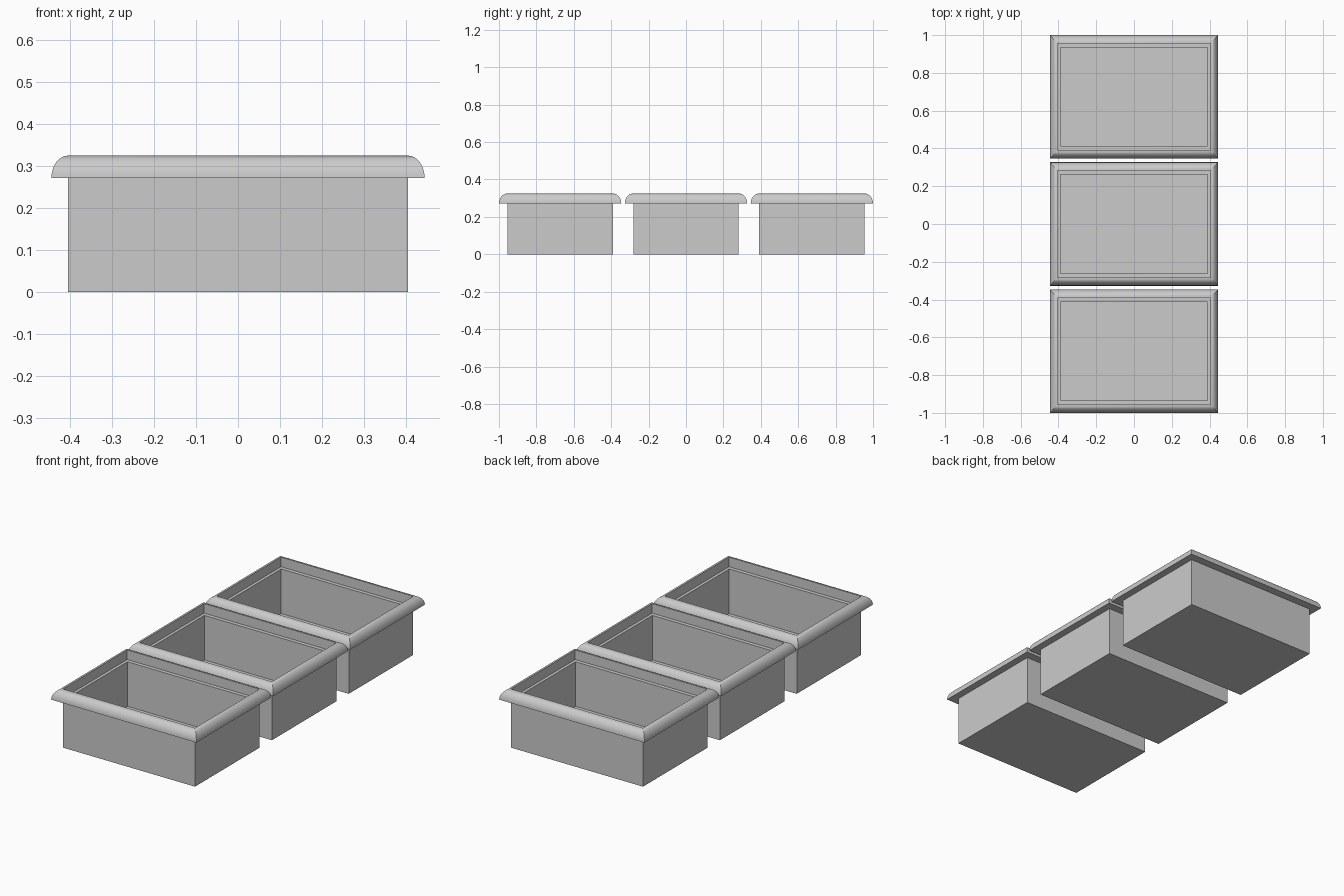
import bpy, bmesh, math

cube = bpy.data.objects.get("Cube")
if cube:
    bpy.data.objects.remove(cube, do_unlink=True)

grey = bpy.data.materials.new("plain grey")
grey.use_nodes = True
colour = (0.6, 0.6, 0.6, 1)
grey.diffuse_color = colour
grey.node_tree.nodes["Principled BSDF"].inputs["Base Color"].default_value = colour

# Half sizes of the box, thickness of its walls, overhang of its rim
HALF_X, HALF_Y = 0.405, 0.282
WALL_X, WALL_Y = 0.016, 0.021
LIP_X, LIP_Y = 0.04, 0.045
FLOOR, BOX_TOP, RIM_TOP = 0.025, 0.272, 0.325
PITCH = 0.673


def rectangle_loft(name, loops, y, closed):
    """Join rectangles (half x, half y, z) in order; cap the ends or close the ring."""
    bm = bmesh.new()
    rings = [[bm.verts.new((sx * hx, sy * hy, z))
              for sx, sy in ((-1, -1), (1, -1), (1, 1), (-1, 1))]
             for hx, hy, z in loops]
    pairs = list(zip(rings, rings[1:]))
    if closed:
        pairs.append((rings[-1], rings[0]))
    else:
        bm.faces.new(rings[0])
        bm.faces.new(rings[-1])
    for a, b in pairs:
        for i in range(4):
            j = (i + 1) % 4
            bm.faces.new((a[i], a[j], b[j], b[i]))
    bmesh.ops.recalc_face_normals(bm, faces=bm.faces)
    mesh = bpy.data.meshes.new(name)
    bm.to_mesh(mesh)
    bm.free()
    mesh.materials.append(grey)
    obj = bpy.data.objects.new(name, mesh)
    obj.location.y = y
    bpy.context.collection.objects.link(obj)
    return obj


# Hollow box: up the outside, over the wall top, down to the floor
inner = (HALF_X - WALL_X, HALF_Y - WALL_Y)
box_loops = [(HALF_X, HALF_Y, 0), (HALF_X, HALF_Y, BOX_TOP),
             (*inner, BOX_TOP), (*inner, FLOOR)]

# Rim: quarter-round section with a flat underside and an upright inner face
STEPS = 10
rim_loops = [(HALF_X, HALF_Y, BOX_TOP)]
for k in range(STEPS + 1):
    a = math.pi / 2 * k / STEPS
    rim_loops.append((HALF_X + LIP_X * math.cos(a),
                      HALF_Y + LIP_Y * math.cos(a),
                      BOX_TOP + (RIM_TOP - BOX_TOP) * math.sin(a)))

for label, row in (("front", -1), ("middle", 0), ("back", 1)):
    rectangle_loft(label + "_tray_box", box_loops, row * PITCH, False)
    rim = rectangle_loft(label + "_tray_rim", rim_loops, row * PITCH, True)
    bpy.ops.object.select_all(action="DESELECT")
    rim.select_set(True)
    bpy.context.view_layer.objects.active = rim
    bpy.ops.object.shade_smooth_by_angle(angle=math.radians(30))
